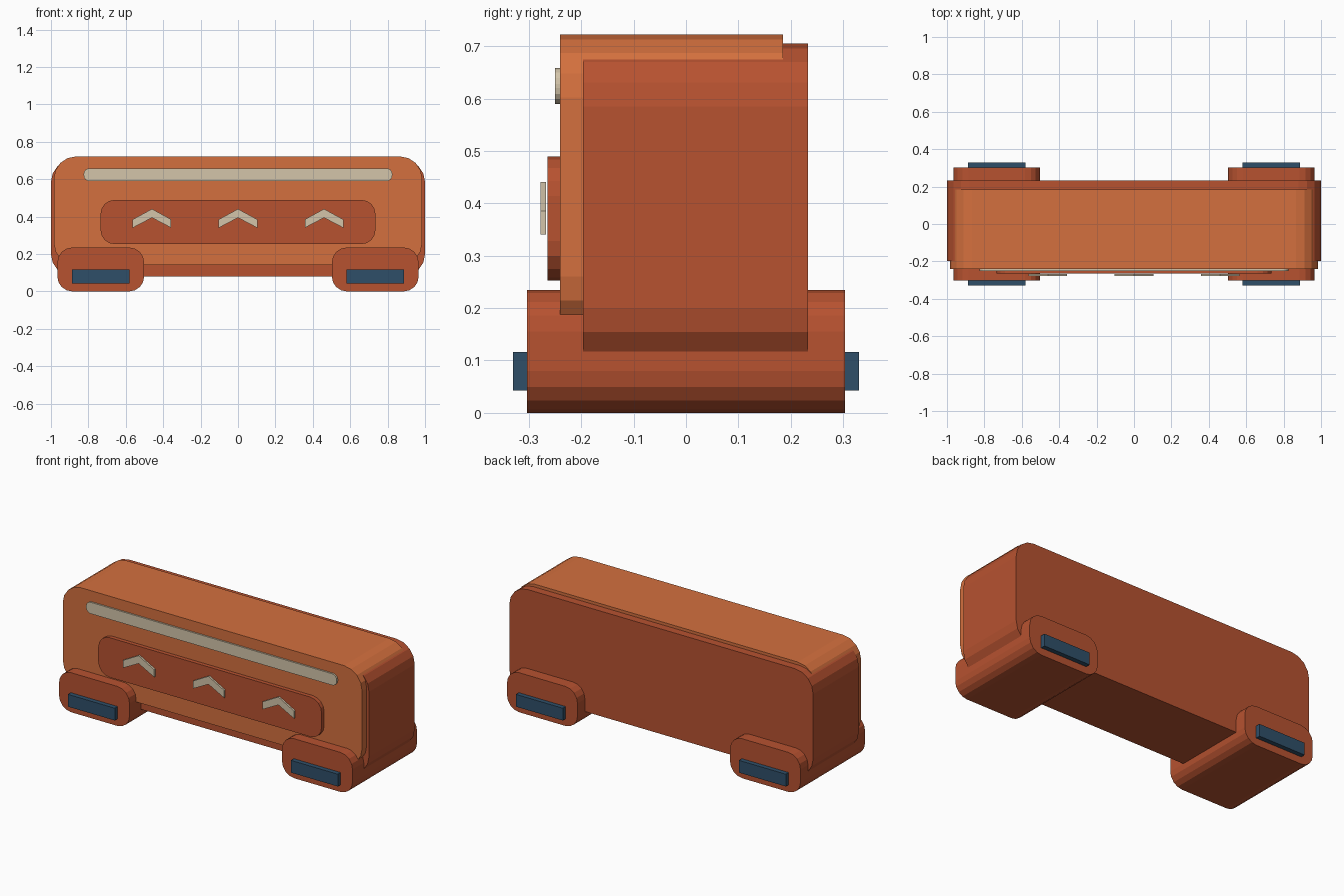
import bpy
import bmesh
import math

if "Cube" in bpy.data.objects:
    bpy.data.objects.remove(bpy.data.objects["Cube"])


def material(name, r, g, b):
    """Flat colour from 0-255 sRGB values."""
    m = bpy.data.materials.new(name)
    lin = [((c / 255 + 0.055) / 1.055) ** 2.4 for c in (r, g, b)]
    m.diffuse_color = (*lin, 1)
    m.use_nodes = True
    m.node_tree.nodes["Principled BSDF"].inputs["Base Color"].default_value = m.diffuse_color
    return m


ORANGE = material("light_orange", 212, 112, 62)
RUST = material("rust_orange", 183, 82, 48)
CREAM = material("cream", 212, 197, 170)
NAVY = material("navy", 47, 79, 105)


def rounded_rect(x0, x1, z0, z1, r, seg=4):
    """Counter-clockwise rounded rectangle in the XZ plane."""
    if r == 0:
        return [(x0, z0), (x1, z0), (x1, z1), (x0, z1)]
    corners = [(x1 - r, z1 - r), (x0 + r, z1 - r), (x0 + r, z0 + r), (x1 - r, z0 + r)]
    pts = []
    for i, (cx, cz) in enumerate(corners):
        for k in range(seg + 1):
            a = math.pi / 2 * (i + k / seg)
            pts.append((cx + r * math.cos(a), cz + r * math.sin(a)))
    return pts


def extrude(name, profile, y0, y1, mat):
    """Solid made by sweeping an XZ profile from y0 to y1."""
    bm = bmesh.new()
    face = bm.faces.new([bm.verts.new((x, y0, z)) for x, z in profile])
    ext = bmesh.ops.extrude_face_region(bm, geom=[face])["geom"]
    verts = [v for v in ext if isinstance(v, bmesh.types.BMVert)]
    bmesh.ops.translate(bm, verts=verts, vec=(0, y1 - y0, 0))
    bmesh.ops.remove_doubles(bm, verts=bm.verts, dist=1e-5)
    bmesh.ops.recalc_face_normals(bm, faces=bm.faces)
    mesh = bpy.data.meshes.new(name)
    bm.to_mesh(mesh)
    bm.free()
    mesh.materials.append(mat)
    obj = bpy.data.objects.new(name, mesh)
    bpy.context.collection.objects.link(obj)
    return obj


# Main body and the lighter shell set into its front and top
extrude("body", rounded_rect(-1, 1, 0.08, 0.705, 0.12), -0.197, 0.233, RUST)
extrude("front_shell", rounded_rect(-0.985, 0.985, 0.14, 0.722, 0.12), -0.24, 0.185, ORANGE)

# Front panel and light strip
extrude("front_panel", rounded_rect(-0.735, 0.735, 0.253, 0.489, 0.075), -0.264, -0.2, RUST)
extrude("light_strip", rounded_rect(-0.825, 0.825, 0.59, 0.658, 0.03), -0.25, -0.2, CREAM)

# Chevrons in front of the panel
for i, cx in enumerate((-0.46, 0, 0.46)):
    shape = [(-0.103, 0.34), (0, 0.394), (0.103, 0.34),
             (0.103, 0.385), (0, 0.441), (-0.103, 0.385)]
    extrude(f"chevron_{i + 1}", [(cx + x, z) for x, z in shape], -0.278, -0.267, CREAM)

# Feet with a block at each end
for side, s in (("left", -1), ("right", 1)):
    c = 0.734 * s
    extrude(f"{side}_foot", rounded_rect(c - 0.232, c + 0.232, 0, 0.235, 0.08),
            -0.303, 0.303, RUST)
    block = rounded_rect(c - 0.154, c + 0.154, 0.043, 0.116, 0)
    extrude(f"{side}_front_block", block, -0.33, -0.29, NAVY)
    extrude(f"{side}_back_block", block, 0.29, 0.33, NAVY)
